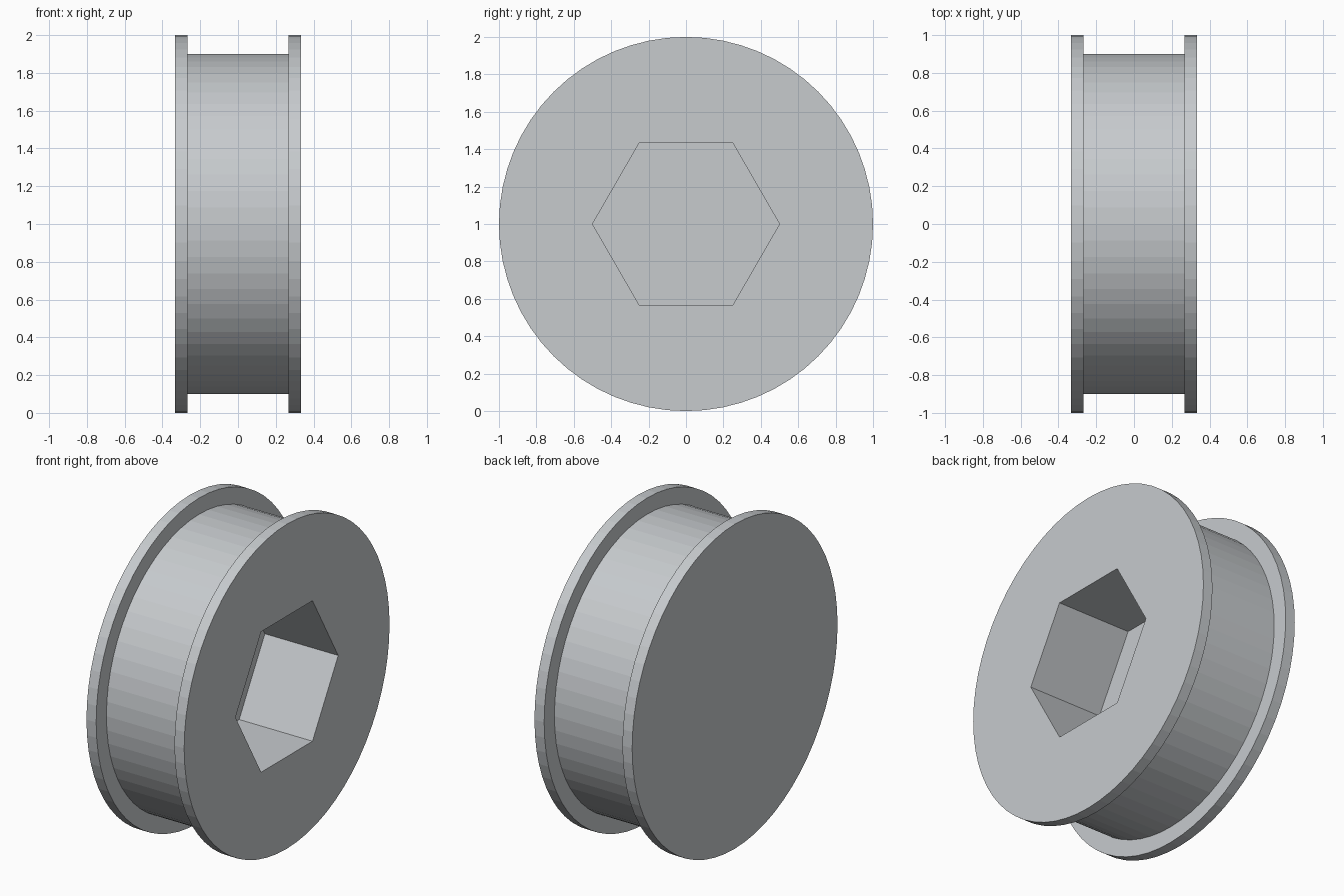
import bpy
import bmesh
from math import cos, sin, tau

cube = bpy.data.objects.get("Cube")
if cube:
    bpy.data.objects.remove(cube, do_unlink=True)

HALF_WIDTH = 0.333
FLANGE_INNER = 0.267
HUB_RADIUS = 0.9
POCKET_RADIUS = 0.5
POCKET_DEPTH = 0.5

steel = bpy.data.materials.new("light grey steel")
steel.use_nodes = True
colour = (0.57, 0.595, 0.615, 1)
steel.diffuse_color = colour
steel.node_tree.nodes["Principled BSDF"].inputs["Base Color"].default_value = colour


def lathe(name, profile, sides):
    """Closed solid turned about the x axis from (x, radius) points."""
    bm = bmesh.new()
    rings = []
    for x, r in profile:
        rings.append([bm.verts.new((x, r * cos(tau * i / sides), 1 + r * sin(tau * i / sides)))
                      for i in range(sides)])
    for a, b in zip(rings, rings[1:]):
        for i in range(sides):
            j = (i + 1) % sides
            bm.faces.new((a[i], a[j], b[j], b[i]))
    bm.faces.new(rings[0])
    bm.faces.new(rings[-1])
    bmesh.ops.recalc_face_normals(bm, faces=bm.faces)
    mesh = bpy.data.meshes.new(name)
    bm.to_mesh(mesh)
    bm.free()
    mesh.materials.append(steel)
    obj = bpy.data.objects.new(name, mesh)
    bpy.context.collection.objects.link(obj)
    return obj


# Flanged wheel: wide rims on both sides of a narrower drum
half = [(FLANGE_INNER, HUB_RADIUS), (FLANGE_INNER, 1), (HALF_WIDTH, 1)]
wheel = lathe("flanged_wheel", [(-x, r) for x, r in reversed(half)] + half, 64)

# Blind hexagonal socket in the +x face
cutter = lathe("hex_socket_cutter",
               [(HALF_WIDTH - POCKET_DEPTH, POCKET_RADIUS), (HALF_WIDTH + 0.1, POCKET_RADIUS)], 6)
cutter.hide_render = True
cut = wheel.modifiers.new("hex_socket", "BOOLEAN")
cut.operation = "DIFFERENCE"
cut.solver = "EXACT"
cut.object = cutter

# Bake the cut and discard the cutter
bpy.context.view_layer.update()
graph = bpy.context.evaluated_depsgraph_get()
baked = bpy.data.meshes.new_from_object(wheel.evaluated_get(graph))
wheel.modifiers.clear()
wheel.data = baked
bpy.data.objects.remove(cutter, do_unlink=True)
